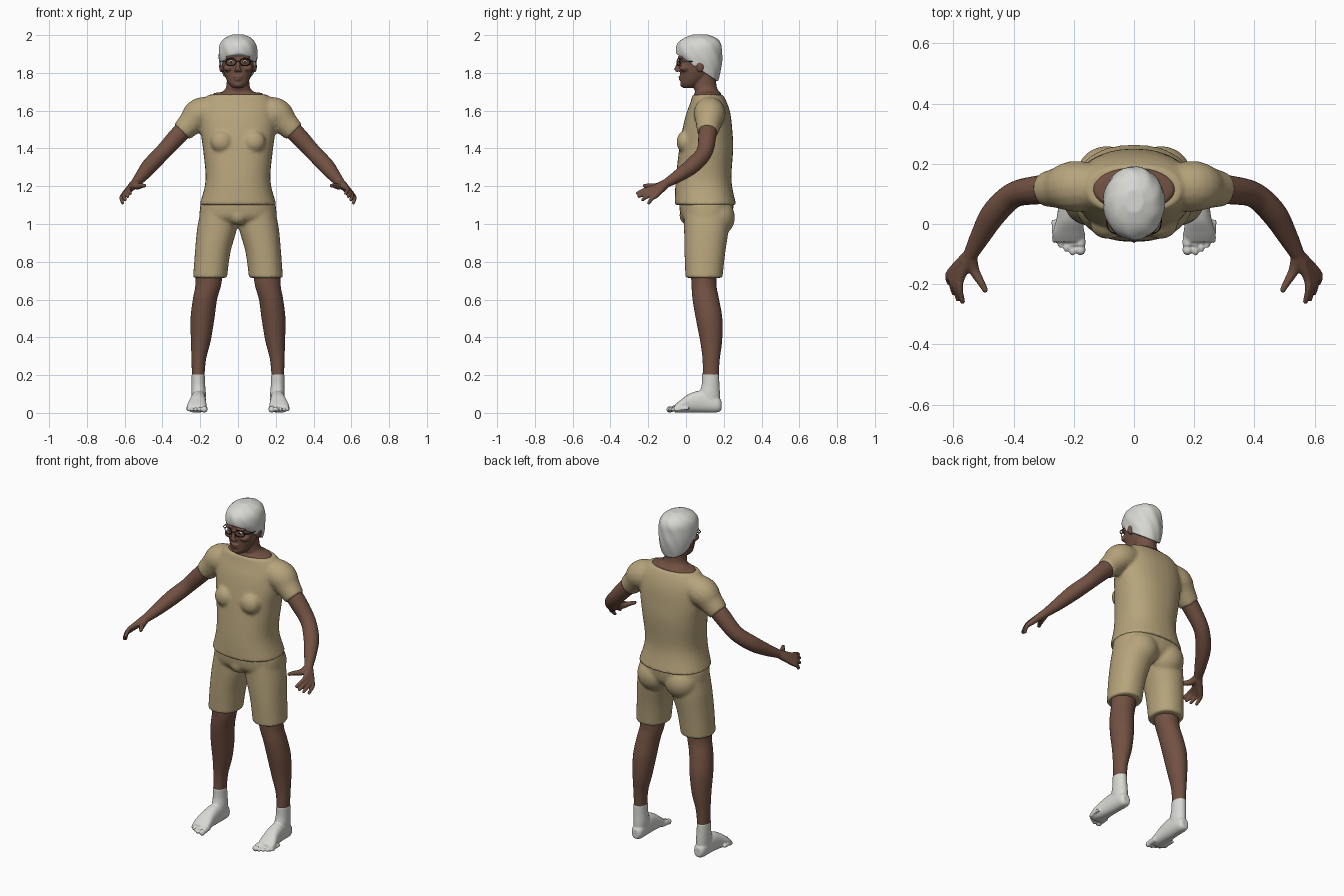
import bpy, bmesh, math
from mathutils import Vector, Matrix

old = bpy.data.objects.get("Cube")
if old:
    bpy.data.objects.remove(old)


def material(name, r, g, b):
    mat = bpy.data.materials.new(name)
    mat.use_nodes = True
    mat.diffuse_color = (r, g, b, 1)
    bsdf = mat.node_tree.nodes["Principled BSDF"]
    bsdf.inputs["Base Color"].default_value = (r, g, b, 1)
    bsdf.inputs["Roughness"].default_value = 0.8
    return mat


SKIN = material("brown skin", .17, .083, .055)
CLOTH = material("tan cloth", .47, .37, .2)
WHITE = material("off white", .68, .68, .65)
DARK = material("dark frame", .02, .015, .012)
X, Y, Z = Vector((1, 0, 0)), Vector((0, 1, 0)), Vector((0, 0, 1))


def spline(keys, steps=5):
    """Smoothly interpolate rows of numbers through the given keys."""
    rows = []
    for i in range(len(keys) - 1):
        p = [keys[max(i - 1, 0)], keys[i], keys[i + 1], keys[min(i + 2, len(keys) - 1)]]
        for s in range(steps):
            t = s / steps
            rows.append([b + t * (c - a) / 2 + t * t * (a - 2.5 * b + 2 * c - d / 2)
                         + t ** 3 * (1.5 * (b - c) + (d - a) / 2) for a, b, c, d in zip(*p)])
    return rows + [list(keys[-1])]


def loft(bm, keys, plane=None, power=2.0, ripple=0.0, sides=32):
    """Closed skin over rings (x, y, z, half width, half depth); no plane: follow the path."""
    rows = spline(keys)
    rings = []
    for i, (x, y, z, a, b) in enumerate(rows):
        if plane:
            u, v = plane
        else:
            before, after = rows[max(i - 1, 0)], rows[min(i + 1, len(rows) - 1)]
            along = (Vector(after[:3]) - Vector(before[:3])).normalized()
            u = along.cross(Z if abs(along.z) < .95 else Y).normalized()
            v = along.cross(u)
        ring = []
        for k in range(sides):
            w = math.tau * k / sides
            c, s = math.cos(w), math.sin(w)
            wave = 1 + ripple * math.sin(w * 9 + i * .5)
            c, s = (math.copysign(abs(q) ** (2 / power), q) * wave for q in (c, s))
            ring.append(bm.verts.new(Vector((x, y, z)) + u * a * c + v * b * s))
        rings.append(ring)
    for low, high in zip(rings, rings[1:]):
        for k in range(sides):
            n = (k + 1) % sides
            bm.faces.new((low[k], low[n], high[n], high[k]))
    bm.faces.new(rings[0][::-1])
    bm.faces.new(rings[-1])


def tube(bm, *points):
    loft(bm, [(x, y, z, r, r) for x, y, z, r in points], sides=16)


def ball(bm, place, size):
    bmesh.ops.create_uvsphere(bm, u_segments=24, v_segments=16, radius=1,
                              matrix=Matrix.Translation(place) @ Matrix.Diagonal((*size, 1)))


def mirror(bm):
    copy = bmesh.ops.duplicate(bm, geom=bm.verts[:] + bm.edges[:] + bm.faces[:])["geom"]
    for vert in copy:
        if isinstance(vert, bmesh.types.BMVert):
            vert.co.x *= -1


def finish(name, bm, mat, voxel=None, relax=4):
    """Turn the parts into one object, melting them together when a voxel size is given."""
    bmesh.ops.recalc_face_normals(bm, faces=bm.faces[:])
    mesh = bpy.data.meshes.new(name)
    bm.to_mesh(mesh)
    bm.free()
    mesh.materials.append(mat)
    for face in mesh.polygons:
        face.use_smooth = True
    obj = bpy.data.objects.new(name, mesh)
    bpy.context.collection.objects.link(obj)
    if voxel:
        melt = obj.modifiers.new("melt", 'REMESH')
        melt.mode = 'VOXEL'
        melt.voxel_size = voxel
        melt.use_smooth_shade = True
        soften = obj.modifiers.new("soften", 'SMOOTH')
        soften.factor = .5
        soften.iterations = relax
    return obj


# Shirt: sleeves and bust mirrored, then the body
bm = bmesh.new()
tube(bm, (.11, .122, 1.6, .075), (.2, .125, 1.583, .085), (.25, .12, 1.535, .069), (.298, .115, 1.487, .057))
ball(bm, (.085, -.002, 1.435), (.06, .048, .06))
mirror(bm)
loft(bm, [(0, .103, 1.1, .205, .163), (0, .093, 1.23, .172, .148), (0, .107, 1.4, .186, .143),
          (0, .113, 1.5, .2, .132), (0, .118, 1.58, .2, .118), (0, .12, 1.64, .19, .098),
          (0, .115, 1.685, .155, .08)], (X, Y), power=2.3)
finish("shirt", bm, CLOTH, .009, 5)

# Shorts
bm = bmesh.new()
loft(bm, [(.148, .095, .715, .09, .098), (.134, .1, .85, .094, .108),
          (.112, .108, .97, .105, .118), (.1, .11, 1.06, .1, .12)], (X, Y), power=2.2)
ball(bm, (.09, .165, 1.035), (.1, .094, .1))
mirror(bm)
loft(bm, [(0, .11, 1.0, .19, .1), (0, .108, 1.04, .205, .135), (0, .108, 1.11, .198, .145)], (X, Y), power=2.3)
ball(bm, (0, .01, 1.045), (.05, .045, .05))
finish("shorts", bm, CLOTH, .009, 4)

# Lower legs
bm = bmesh.new()
loft(bm, [(.15, .095, .78, .075, .07), (.157, .095, .68, .068, .066), (.175, .105, .6, .064, .07),
          (.188, .122, .5, .063, .07), (.197, .133, .38, .052, .058),
          (.208, .133, .28, .038, .045), (.211, .13, .17, .032, .042)], (X, Y))
mirror(bm)
finish("lower_legs", bm, SKIN)

# Socked feet with separate toes
bm = bmesh.new()
loft(bm, [(.211, .13, .205, .035, .045), (.21, .13, .15, .036, .047),
          (.208, .125, .1, .038, .055), (.208, .125, .05, .035, .055)], (X, Y))
loft(bm, [(.208, .187, .04, .02, .026), (.208, .165, .045, .034, .042), (.209, .09, .06, .039, .058),
          (.213, .02, .052, .044, .05), (.218, -.03, .034, .052, .033),
          (.218, -.06, .022, .048, .02)], (X, Z), power=2.3)
for toe in range(5):
    x = .184 + .02 * toe - (.006 if toe == 0 else 0)
    r = .017 if toe == 0 else .012 - .0008 * toe
    reach = -.086 + .0025 * toe * toe - (.004 if toe == 1 else 0)
    tube(bm, (x + .002, reach + .06, .025, r), (x, reach + .015, .022, r))
    ball(bm, (x, reach, .018), (r, .018, r))
mirror(bm)
finish("feet", bm, WHITE, .0045, 2)

# Arms with fingers fanned from the wrist
bm = bmesh.new()
wrist = (.545, -.105, 1.215, .024)
tube(bm, (.24, .12, 1.545, .05), (.32, .113, 1.465, .048), (.4, .096, 1.378, .043),
     (.465, .035, 1.31, .043), (.51, -.04, 1.255, .034), wrist, (.56, -.128, 1.2, .024))
knuckle, tip = Vector((.575, -.176, 1.19)), Vector((.57, -.257, 1.163))
for finger in range(4):
    k = knuckle + Vector((.0105, .006, -.0125)) * finger
    t = tip + Vector((.014, .02, -.017)) * finger - Y * (.012 if finger in (1, 2) else 0)
    middle = (k + t) / 2 + Vector((.007, 0, .005))
    tube(bm, wrist, (*k, .0145), (*middle, .0115), (*t, .009))
    ball(bm, t, (.009, .009, .009))
tube(bm, wrist, (.532, -.152, 1.2, .018), (.508, -.195, 1.203, .0125), (.495, -.217, 1.203, .01))
ball(bm, (.495, -.219, 1.203), (.01, .01, .01))
mirror(bm)
finish("arms", bm, SKIN, .0048, 2)

# Head, neck and bare collar
bm = bmesh.new()
ball(bm, (.089, .075, 1.835), (.011, .02, .032))
ball(bm, (.036, -.024, 1.882), (.03, .02, .01))
ball(bm, (.05, -.005, 1.825), (.028, .03, .02))
ball(bm, (.011, -.047, 1.812), (.009, .011, .008))
mirror(bm)
loft(bm, [(0, .115, 1.62, .14, .07), (0, .115, 1.687, .135, .072), (0, .112, 1.7, .085, .064),
          (0, .1, 1.73, .062, .062), (0, .095, 1.8, .06, .062)], (X, Y))
loft(bm, [(0, .01, 1.72, .026, .026), (0, .022, 1.74, .048, .05), (0, .043, 1.775, .066, .073),
          (0, .056, 1.82, .08, .088), (0, .064, 1.87, .087, .1),
          (0, .07, 1.93, .084, .1), (0, .075, 1.97, .06, .07)], (X, Y), power=2.2)
tube(bm, (0, -.028, 1.87, .01), (0, -.043, 1.84, .011), (0, -.051, 1.814, .0135))
ball(bm, (0, -.028, 1.779), (.026, .013, .0055))
ball(bm, (0, -.026, 1.766), (.022, .013, .0065))
ball(bm, (0, -.014, 1.738), (.022, .017, .014))
finish("head_and_neck", bm, SKIN, .0048, 2)

# Short hair trimmed from the brow down to the nape
bm = bmesh.new()
loft(bm, [(0, .1, 1.74, .07, .065), (0, .1, 1.8, .085, .082), (0, .083, 1.85, .098, .107),
          (0, .07, 1.9, .103, .121), (0, .07, 1.95, .096, .117), (0, .074, 1.983, .072, .088),
          (0, .076, 2.003, .03, .038)], (X, Y), ripple=.014, sides=72)
cut = bmesh.ops.bisect_plane(bm, geom=bm.verts[:] + bm.edges[:] + bm.faces[:], plane_co=(0, -.05, 1.9),
                             plane_no=(0, .56, .83), clear_inner=True)
bmesh.ops.holes_fill(bm, edges=[e for e in bm.edges if e.is_boundary])
for side in (-1, 1):
    tube(bm, (.09 * side, .042, 1.89, .01), (.087 * side, .04, 1.835, .006))
finish("hair", bm, WHITE, .0055, 2)

# Eyes
for label, mat, y, r in (("eyes", WHITE, -.026, .0125), ("irises", DARK, -.036, .0055)):
    bm = bmesh.new()
    ball(bm, (.036, y, 1.86), (r, r * .8, r * .7))
    mirror(bm)
    finish(label, bm, mat)

# Glasses: round rims, bridge and temples
bm = bmesh.new()
rim = [(.038 + .027 * math.cos(a), -.047 + .008 * (1 + math.cos(a)), 1.857 + .019 * math.sin(a), .0025)
       for a in (math.tau * k / 12 for k in range(13))]
tube(bm, *rim)
tube(bm, (.064, -.032, 1.862, .002), (.088, -.01, 1.862, .002), (.094, .08, 1.858, .002))
tube(bm, (0, -.049, 1.864, .002), (.013, -.046, 1.86, .002))
mirror(bm)
finish("glasses", bm, DARK)
